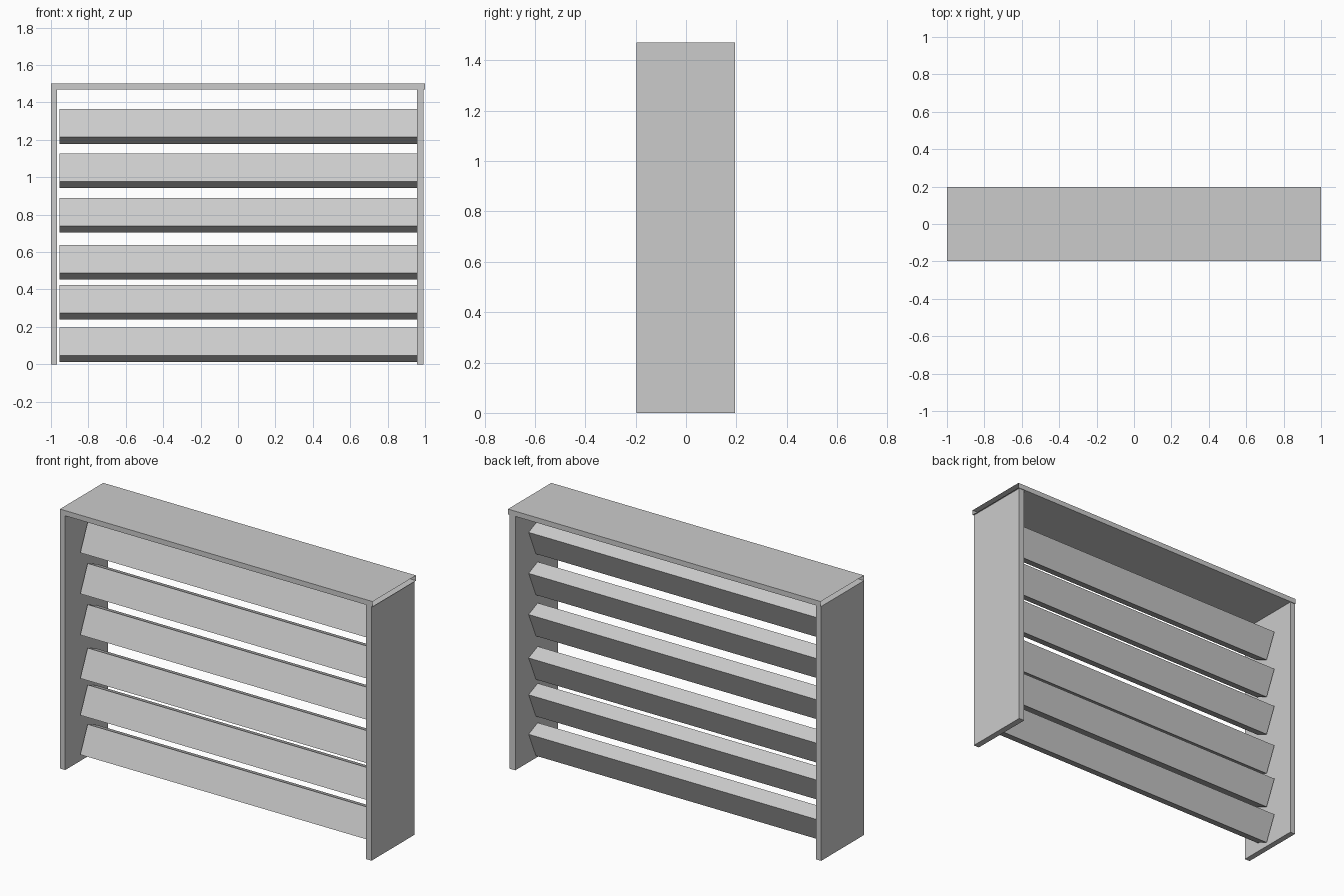
import bpy

if "Cube" in bpy.data.objects:
    bpy.data.objects.remove(bpy.data.objects["Cube"])


def add_prism(name, profile, x0, x1, caps=True):
    """Extrude a (y, z) profile along x; optionally leave the ends open."""
    n = len(profile)
    verts = [(x, y, z) for x in (x0, x1) for y, z in profile]
    faces = [(i, n + i, n + (i + 1) % n, (i + 1) % n) for i in range(n)]
    if caps:
        faces += [tuple(range(n)), tuple(reversed(range(n, 2 * n)))]
    mesh = bpy.data.meshes.new(name)
    mesh.from_pydata(verts, [], faces)
    obj = bpy.data.objects.new(name, mesh)
    bpy.context.collection.objects.link(obj)
    return obj


def rect(y0, y1, z0, z1):
    return [(y0, z0), (y0, z1), (y1, z1), (y1, z0)]


# Upright side panels
side = rect(-0.197, 0.194, 0, 1.47)
add_prism("left_panel", side, -1.0, -0.967)
add_prism("right_panel", side, 0.956, 0.992)

# Hollow top board, open at both ends
add_prism("top_board", rect(-0.198, 0.198, 1.47, 1.5), -1.0, 1.0, caps=False)

# Tilted slats: lower edge leans to the front
for i, z in enumerate((0.012, 0.24, 0.453, 0.704, 0.942, 1.179)):
    slat = [(0.005, z), (-0.078, z + 0.035), (-0.011, z + 0.185), (0.072, z + 0.15)]
    add_prism(f"slat_{i + 1}", slat, -0.954, 0.956)
